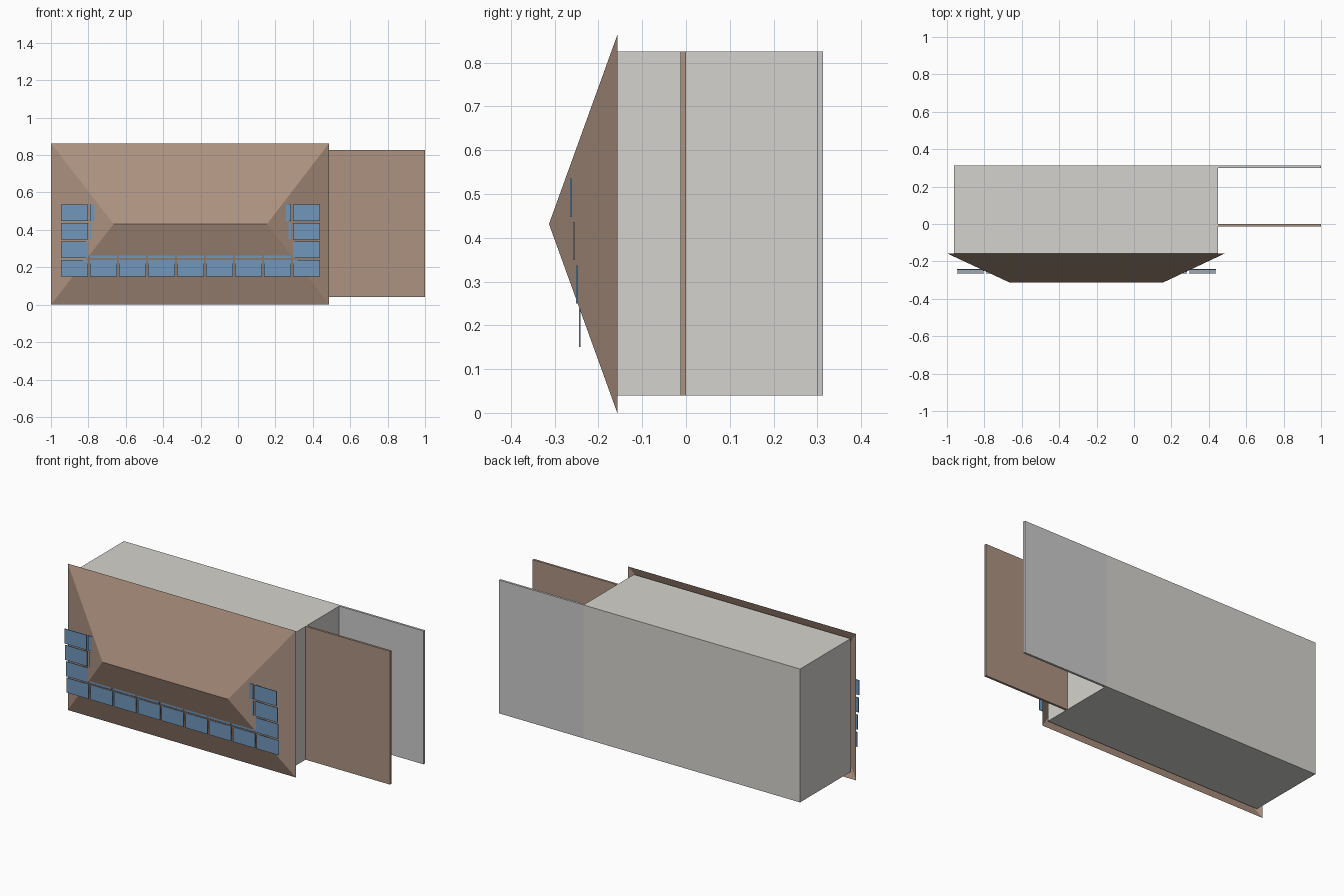
import bpy, bmesh

if "Cube" in bpy.data.objects:
    bpy.data.objects.remove(bpy.data.objects["Cube"])

def material(name, rgb):
    m = bpy.data.materials.new(name)
    m.diffuse_color = (*rgb, 1)
    m.use_nodes = True
    m.node_tree.nodes["Principled BSDF"].inputs["Base Color"].default_value = m.diffuse_color
    return m

def finish(bm, name, mat):
    mesh = bpy.data.meshes.new(name)
    bm.to_mesh(mesh)
    bm.free()
    mesh.materials.append(mat)
    obj = bpy.data.objects.new(name, mesh)
    bpy.context.collection.objects.link(obj)
    return obj

def box(name, x, y, z, mat):
    """Box from (min, max) ranges on each axis."""
    bm = bmesh.new()
    bmesh.ops.create_cube(bm, size=1)
    for v in bm.verts:
        v.co = [r[0] + (c + 0.5) * (r[1] - r[0]) for c, r in zip(v.co, (x, y, z))]
    return finish(bm, name, mat)

wall_mat = material("wall_grey", (0.66, 0.65, 0.61))
slab_mat = material("slab_grey", (0.56, 0.57, 0.58))
roof_mat = material("roof_brown", (0.42, 0.29, 0.22))
solar_mat = material("solar_blue", (0.16, 0.31, 0.50))

# House body, lying with its roof towards the front
Z = (0.04, 0.826)
box("house_walls", (-0.963, 0.45), (-0.157, 0.313), Z, wall_mat)

# Carport: ground slab and flat roof beside the house
box("carport_slab", (0.45, 1.0), (0.300, 0.313), Z, slab_mat)
box("carport_roof", (0.45, 1.0), (-0.013, 0.0), Z, roof_mat)

# Hip roof: four thin slopes, open underneath
x0, x1, top, eave, ridge = -1.0, 0.487, 0.863, -0.157, -0.313
bm = bmesh.new()
a, b, c, d = [bm.verts.new((x, eave, z)) for x, z in ((x0, 0), (x1, 0), (x1, top), (x0, top))]
r0, r1 = [bm.verts.new((x, ridge, top / 2)) for x in (-0.665, 0.155)]
for f in ((a, b, r1, r0), (b, c, r1), (c, d, r0, r1), (d, a, r0)):
    bm.faces.new(f)
finish(bm, "hip_roof", roof_mat)

# Solar panels: stepped grid, the middle ones sunk into the roof
for row in range(4):
    z, y = 0.1945 + 0.099 * row, -0.243 - 0.0067 * row
    for col in range(9):
        x = -0.8745 + 0.155 * col
        box(f"solar_panel_{row + 1}_{col + 1}", (x - 0.072, x + 0.072),
            (y - 0.002, y + 0.002), (z - 0.0435, z + 0.0435), solar_mat)
